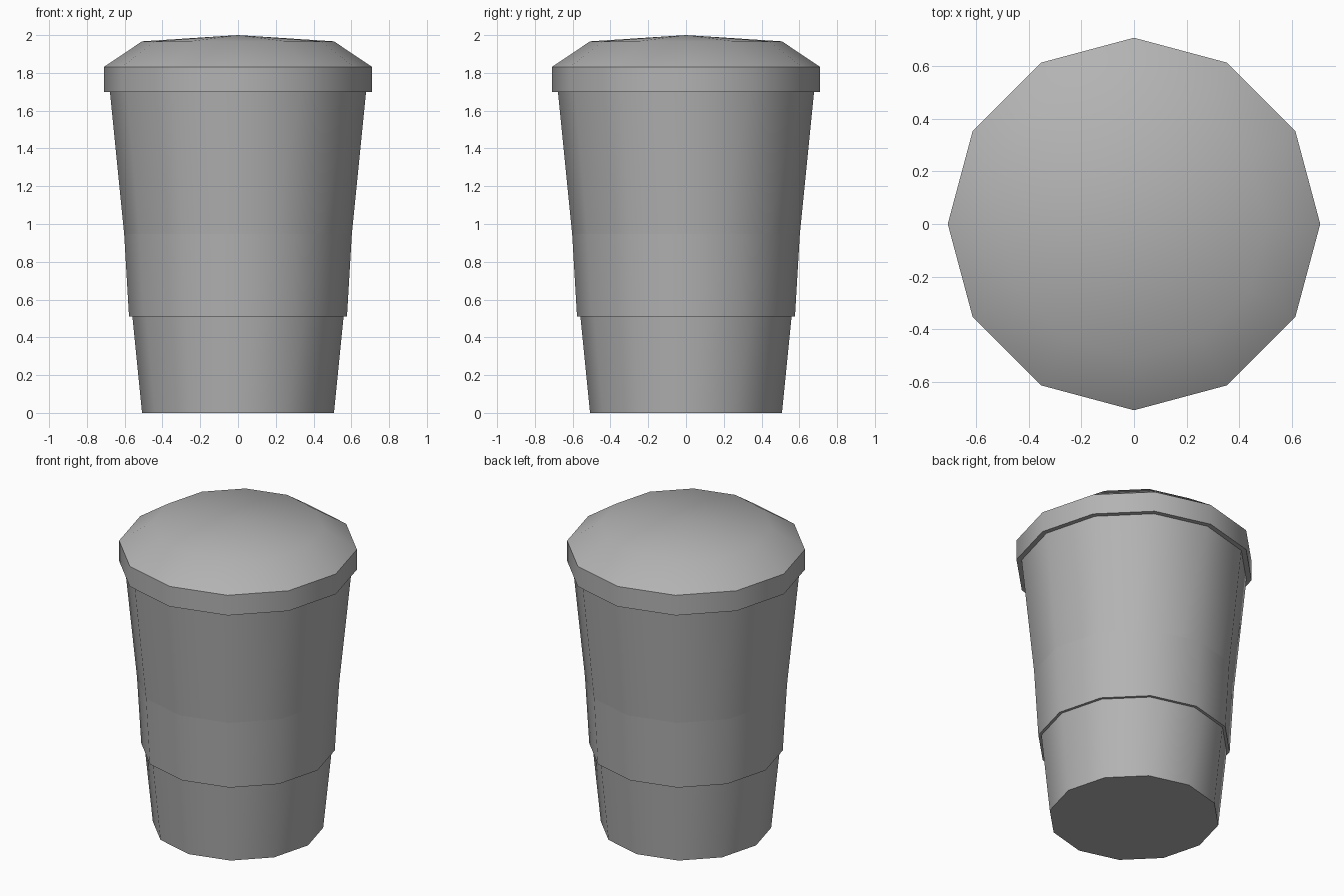
import bpy, bmesh, math

if "Cube" in bpy.data.objects:
    bpy.data.objects.remove(bpy.data.objects["Cube"])

SIDES = 12

gray = bpy.data.materials.new("plain_gray")
gray.diffuse_color = (0.45, 0.45, 0.45, 1)
gray.use_nodes = True
gray.node_tree.nodes["Principled BSDF"].inputs["Base Color"].default_value = gray.diffuse_color


def lathe(name, profile, closed=False):
    """Turn a (radius, height) profile around z; radius 0 makes a pole."""
    bm = bmesh.new()
    rings = []
    for r, z in profile:
        if r == 0:
            rings.append([bm.verts.new((0, 0, z))] * SIDES)
        else:
            rings.append([bm.verts.new((r * math.cos(2 * math.pi * i / SIDES),
                                        r * math.sin(2 * math.pi * i / SIDES), z))
                          for i in range(SIDES)])
    pairs = list(zip(rings, rings[1:]))
    if closed:
        pairs.append((rings[-1], rings[0]))
    for a, b in pairs:
        for i in range(SIDES):
            j = (i + 1) % SIDES
            corners = list(dict.fromkeys((a[i], a[j], b[j], b[i])))
            bm.faces.new(corners)
    bmesh.ops.recalc_face_normals(bm, faces=bm.faces)
    mesh = bpy.data.meshes.new(name)
    bm.to_mesh(mesh)
    bm.free()
    mesh.materials.append(gray)
    obj = bpy.data.objects.new(name, mesh)
    bpy.context.collection.objects.link(obj)
    bpy.ops.object.select_all(action='DESELECT')
    obj.select_set(True)
    bpy.context.view_layer.objects.active = obj
    bpy.ops.object.shade_smooth_by_angle(angle=math.radians(40))
    return obj


# Tapered cup with a flat base
lathe("cup", [(0, 0), (0.508, 0), (0.678, 1.70), (0, 1.70)])

# Sleeve: stands proud at its lower edge and sinks into the cup above
lathe("sleeve", [(0.54, 0.51), (0.577, 0.51), (0.604, 0.97), (0.565, 0.97)], closed=True)

# Lid: straight rim, sloped shoulder, shallow pointed top
lathe("lid", [(0, 1.70), (0.709, 1.70), (0.709, 1.832), (0.508, 1.967), (0, 2.0)])
